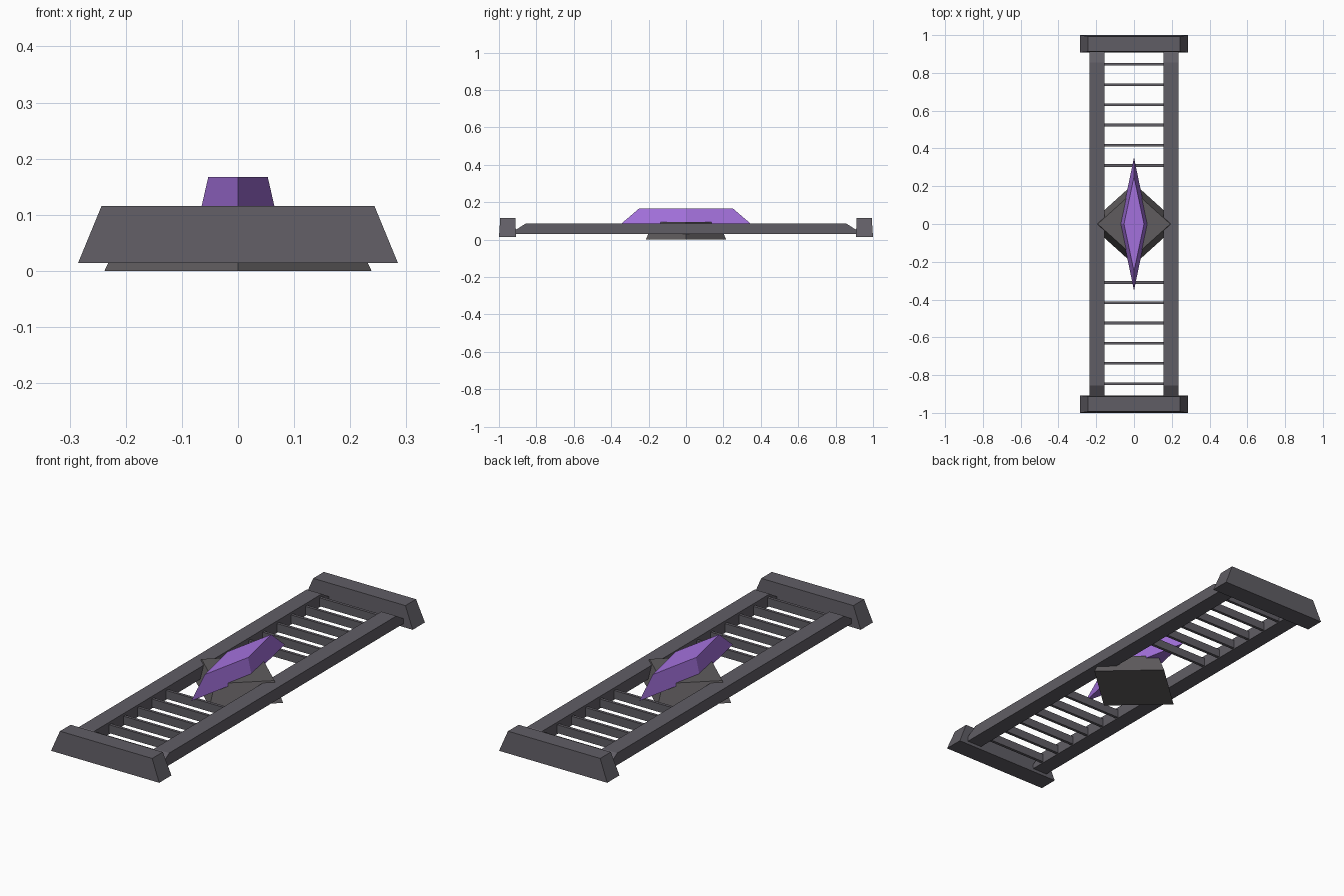
import bpy

if "Cube" in bpy.data.objects:
    bpy.data.objects.remove(bpy.data.objects["Cube"], do_unlink=True)


def material(name, rgb):
    mat = bpy.data.materials.new(name)
    mat.use_nodes = True
    color = (*rgb, 1)
    mat.diffuse_color = color
    mat.node_tree.nodes["Principled BSDF"].inputs["Base Color"].default_value = color
    return mat


stone = material("dark grey stone", (0.118, 0.111, 0.13))
plate = material("warm grey stone", (0.116, 0.108, 0.112))
crystal = material("purple crystal", (0.37, 0.165, 0.72))


def loft(name, lower, upper, mat):
    """Solid between two matching rings of points."""
    n = len(lower)
    faces = [tuple(reversed(range(n))), tuple(range(n, 2 * n))]
    faces += [(i, (i + 1) % n, n + (i + 1) % n, n + i) for i in range(n)]
    mesh = bpy.data.meshes.new(name)
    mesh.from_pydata(lower + upper, [], faces)
    mesh.materials.append(mat)
    obj = bpy.data.objects.new(name, mesh)
    bpy.context.collection.objects.link(obj)
    return obj


def rectangle(hx, hy, z, cx=0, cy=0):
    return [(cx + sx * hx, cy + sy * hy, z)
            for sx, sy in ((-1, -1), (1, -1), (1, 1), (-1, 1))]


def diamond(hx, hy, z):
    return [(-hx, 0, z), (0, -hy, z), (hx, 0, z), (0, hy, z)]


# Tapered blocks closing the two ends
for side, label in ((-1, "front"), (1, "back")):
    loft(label + "_end_block",
         rectangle(0.285, 0.046, 0.014, cy=side * 0.954),
         rectangle(0.243, 0.04, 0.116, cy=side * 0.953), stone)

# Side rails with chamfered ends
rail_profile = [(-0.93, 0.03), (0.93, 0.03), (0.93, 0.04), (0.855, 0.087),
                (-0.855, 0.087), (-0.93, 0.04)]
for side, label in ((-1, "right"), (1, "left")):
    inner, outer = sorted((side * 0.157, side * 0.236))
    loft(label + "_rail", [(inner, y, z) for y, z in rail_profile],
         [(outer, y, z) for y, z in rail_profile], stone)

# Thin rungs on both sides of the centre
for side, label in ((-1, "front"), (1, "back")):
    for i in range(6):
        y = side * (0.31 + i * 0.107)
        loft(f"{label}_rung_{i + 1}", rectangle(0.165, 0.007, 0.035, cy=y),
             rectangle(0.165, 0.007, 0.075, cy=y), stone)

# Central diamond plate and the long crystal on it
loft("centre_plate", diamond(0.238, 0.215, 0), diamond(0.192, 0.173, 0.094), plate)
loft("crystal", diamond(0.073, 0.352, 0.08), diamond(0.053, 0.25, 0.167), crystal)
